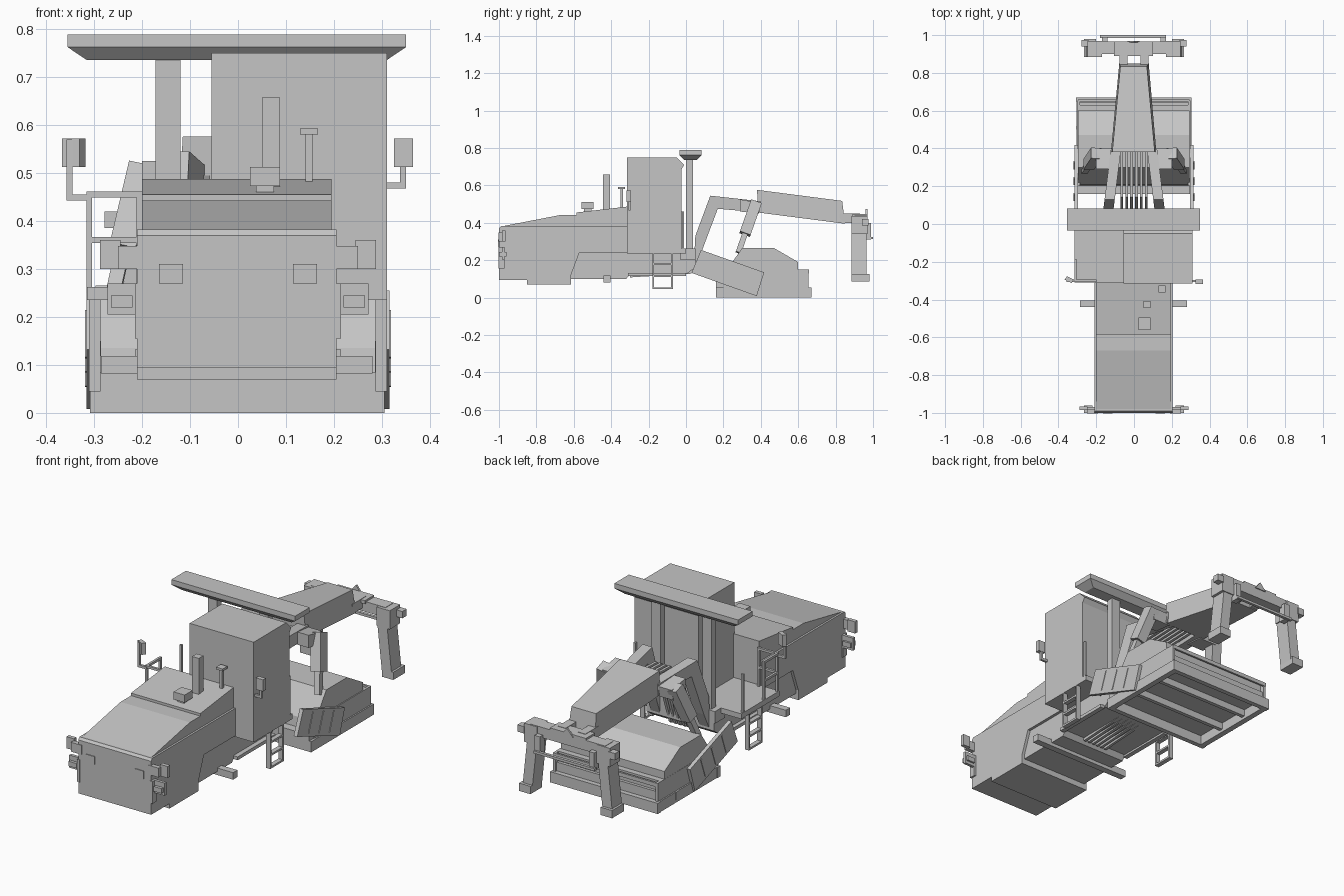
import bpy, bmesh, math
from mathutils import Vector

grey = bpy.data.materials.new("machine_grey")
grey.diffuse_color = (0.56, 0.56, 0.56, 1)


def finish(name, bm):
    bmesh.ops.recalc_face_normals(bm, faces=bm.faces)
    me = bpy.data.meshes.new(name)
    bm.to_mesh(me)
    bm.free()
    me.materials.append(grey)
    ob = bpy.data.objects.new(name, me)
    bpy.context.collection.objects.link(ob)
    return ob


def loft(name, a, b):
    """Solid between two outlines with equal point counts."""
    bm = bmesh.new()
    va = [bm.verts.new(p) for p in a]
    vb = [bm.verts.new(p) for p in b]
    n = len(va)
    bm.faces.new(va)
    bm.faces.new(vb[::-1])
    for i in range(n):
        bm.faces.new((va[i], va[(i + 1) % n], vb[(i + 1) % n], vb[i]))
    return finish(name, bm)


def prism(name, x0, x1, yz):
    return loft(name, [(x0, y, z) for y, z in yz], [(x1, y, z) for y, z in yz])


def box(name, x0, x1, y0, y1, z0, z1):
    return prism(name, x0, x1, [(y0, z0), (y1, z0), (y1, z1), (y0, z1)])


def beam(name, p, q, w, d):
    """Rectangular bar from p to q, w wide in x and d deep."""
    p, q = Vector(p), Vector(q)
    t = (q - p).normalized()
    ref = Vector((1, 0, 0)) if abs(t.x) < 0.9 else Vector((0, 1, 0))
    u = (ref - t * ref.dot(t)).normalized()
    v = t.cross(u)
    ring = [u * sx * w / 2 + v * sy * d / 2 for sx, sy in ((-1, -1), (1, -1), (1, 1), (-1, 1))]
    return loft(name, [p + r for r in ring], [q + r for r in ring])


def pair(name, x0, x1, *r):
    """Box on both sides."""
    box(name + "_right", x0, x1, *r)
    box(name + "_left", -x1, -x0, *r)


# engine body, hood and chassis
prism("engine_body", -0.21, 0.205, [(-1, 0.095), (-0.85, 0.095), (-0.85, 0.07), (-0.615, 0.07),
      (-0.615, 0.12), (-0.57, 0.24), (-0.31, 0.24), (-0.31, 0.382), (-0.99, 0.382), (-1, 0.37)])
prism("hood", -0.2, 0.195, [(-0.99, 0.38), (-0.31, 0.38), (-0.31, 0.487), (-0.585, 0.455),
      (-0.585, 0.442), (-0.67, 0.442)])
prism("chassis", -0.195, 0.19, [(-0.63, 0.1), (-0.32, 0.1), (-0.3, 0.125), (0.0, 0.125),
      (0.05, 0.16), (0.05, 0.245), (-0.63, 0.245)])
box("front_cross_step", -0.285, 0.28, -0.44, -0.405, 0.082, 0.118)
pair("side_rail", 0.19, 0.215, -0.31, 0.0, 0.115, 0.132)

# front lamps and marker plates
pair("headlamp_plate", 0.115, 0.165, -1.004, -0.99, 0.27, 0.31)
for s, side in ((1, "right"), (-1, "left")):
    def sbox(name, a, b, *r):
        box(name + "_" + side, min(a * s, b * s), max(a * s, b * s), *r)
    sbox("upper_bracket", 0.19, 0.25, -1.003, -0.98, 0.30, 0.348)
    sbox("upper_marker", 0.245, 0.288, -0.985, -0.965, 0.30, 0.36)
    sbox("lower_bracket", 0.2, 0.215, -1.003, -0.97, 0.155, 0.27)
    sbox("lower_lamp_plate", 0.2, 0.272, -0.985, -0.97, 0.205, 0.27)
    sbox("lower_lamp", 0.22, 0.265, -1.0, -0.96, 0.22, 0.245)

# exhaust, vent pipe and air intake
box("exhaust", 0.05, 0.088, -0.445, -0.407, 0.45, 0.657)
box("vent_pipe", 0.141, 0.155, -0.35, -0.337, 0.46, 0.58)
box("vent_cap", 0.129, 0.167, -0.363, -0.325, 0.58, 0.592)
box("intake_stem", 0.037, 0.075, -0.545, -0.505, 0.44, 0.475)
box("intake_cap", 0.025, 0.088, -0.56, -0.495, 0.473, 0.512)

# cab and operator platform
prism("cab", -0.055, 0.31, [(-0.315, 0.235), (-0.025, 0.235), (-0.025, 0.685), (-0.01, 0.71),
      (-0.05, 0.75), (-0.315, 0.75)])
box("platform", -0.315, 0.31, -0.31, 0.0, 0.235, 0.262)
box("rear_deck", -0.2, 0.2, -0.03, 0.05, 0.2, 0.262)

# roof canopy with sloping underside and posts
box("roof", -0.355, 0.35, -0.035, 0.083, 0.762, 0.788)
loft("roof_underside", [(-0.355, -0.035, 0.762), (0.35, -0.035, 0.762), (0.35, 0.083, 0.762), (-0.355, 0.083, 0.762)],
     [(-0.315, -0.008, 0.735), (0.31, -0.008, 0.735), (0.31, 0.056, 0.735), (-0.315, 0.056, 0.735)])
pair("roof_post", 0.12, 0.172, 0.0, 0.037, 0.25, 0.74)

# handrails around the open platform
for i, (x, y) in enumerate(((-0.31, -0.3), (-0.205, -0.3), (-0.31, -0.19), (-0.31, -0.02))):
    box(f"rail_post_{i}", x - 0.006, x + 0.006, y - 0.006, y + 0.006, 0.25, 0.46)
for z in (0.36, 0.455):
    box("front_rail", -0.315, -0.2, -0.306, -0.294, z - 0.006, z + 0.006)
    box("side_handrail", -0.316, -0.304, -0.3, -0.19, z - 0.006, z + 0.006)
box("right_grab_post", 0.295, 0.307, -0.022, -0.01, 0.25, 0.46)

# mirrors
box("mirror_arm_right", 0.3, 0.35, -0.308, -0.296, 0.467, 0.48)
box("mirror_pole_right", 0.338, 0.35, -0.308, -0.296, 0.467, 0.57)
box("mirror_right", 0.325, 0.365, -0.318, -0.295, 0.512, 0.572)
box("mirror_arm_left", -0.357, -0.305, -0.308, -0.296, 0.442, 0.455)
box("mirror_pole_left", -0.357, -0.345, -0.308, -0.296, 0.442, 0.57)
loft("mirror_left", [(-0.367, -0.295, z) for z in (0.512, 0.572)] + [(-0.355, -0.277, z) for z in (0.572, 0.512)],
     [(-0.33, -0.312, z) for z in (0.512, 0.572)] + [(-0.318, -0.294, z) for z in (0.572, 0.512)])

# ladders
for y in (-0.18, -0.08):
    pair("ladder_stile", 0.286, 0.31, y, y + 0.01, 0.045, 0.24)
for z in (0.045, 0.11, 0.175):
    pair("ladder_rung", 0.286, 0.31, -0.175, -0.075, z, z + 0.01)

# lifting arms, hydraulic cylinders and side plates
for s, side in ((1, "right"), (-1, "left")):
    lo = [(0.04, 0.15), (0.085, 0.25), (0.17, 0.475), (0.4, 0.455), (0.4, 0.515), (0.13, 0.545), (0.05, 0.33)]
    loft("arm_" + side, [(s * (0.172 - 0.05 * min(y, 0.4) / 0.4), y, z) for y, z in lo],
         [(s * (0.118 - 0.05 * min(y, 0.4) / 0.4), y, z) for y, z in lo])
    prism("cylinder_mount_" + side, s * 0.1, s * 0.2,
          [(0.29, 0.46), (0.39, 0.45), (0.4, 0.505), (0.29, 0.525)])
    top, mid, low = (s * 0.2, 0.375, 0.51), (s * 0.24, 0.315, 0.34), (s * 0.262, 0.28, 0.24)
    beam("cylinder_" + side, top, mid, 0.055, 0.06)
    beam("piston_" + side, mid, low, 0.03, 0.03)
    prism("side_plate_" + side, s * 0.296, s * 0.316,
          [(0.08, 0.255), (0.418, 0.135), (0.378, 0.008), (0.03, 0.132)])
    for k in (0.25, 0.5, 0.75):
        y, z = 0.08 + 0.338 * k, 0.255 - 0.12 * k
        beam("plate_rib_" + side, (s * 0.316, y - 0.004, z - 0.012), (s * 0.316, y - 0.04, z - 0.11), 0.006, 0.008)

# hoses running under the chassis, up the arms and into the boom
path = [(-0.3, 0.115), (0.03, 0.135), (0.15, 0.48), (0.45, 0.49)]
for i in range(6):
    x = -0.065 + 0.026 * i
    for (ya, za), (yb, zb) in zip(path, path[1:]):
        beam(f"hose_{i}", (x, ya, za), (x, yb, zb), 0.014, 0.014)

# tapered rear boom
loft("boom", [(-0.122, 0.385, 0.455), (0.118, 0.385, 0.455), (0.11, 0.38, 0.576), (-0.115, 0.38, 0.576)],
     [(-0.078, 0.85, 0.395), (0.078, 0.85, 0.395), (0.068, 0.835, 0.517), (-0.072, 0.835, 0.517)])
pair("boom_fork", 0.035, 0.078, 0.82, 0.93, 0.4, 0.45)

# rear crossbar with hanging legs
box("rear_crossbar", -0.215, 0.21, 0.9, 0.965, 0.385, 0.438)
box("crossbar_cap", -0.105, 0.1, 0.89, 0.965, 0.43, 0.448)
box("rear_bar", -0.18, 0.17, 0.985, 1.0, 0.312, 0.325)
pair("rear_bar_strut", 0.14, 0.17, 0.95, 0.99, 0.31, 0.4)
loft("rear_beacon", [(-0.035, 0.96, 0.435), (0.03, 0.96, 0.435), (0, 0.96, 0.475)],
     [(-0.035, 0.97, 0.435), (0.03, 0.97, 0.435), (0, 0.97, 0.475)])
pair("leg_shoulder", 0.17, 0.245, 0.885, 0.97, 0.34, 0.436)
pair("crossbar_end", 0.24, 0.278, 0.94, 0.975, 0.385, 0.42)
pair("leg_foot", 0.2, 0.265, 0.885, 0.98, 0.085, 0.125)
for s in (1, -1):
    beam("rear_leg", (s * 0.2, 0.925, 0.37), (s * 0.228, 0.925, 0.11), 0.055, 0.08)

# ground box: closed top, open underside with cross slats
prism("ground_box", -0.297, 0.293, [(0.2, 0.05), (0.645, 0.05), (0.645, 0.1), (0.63, 0.1), (0.63, 0.15),
      (0.6, 0.15), (0.6, 0.19), (0.47, 0.265), (0.3, 0.265), (0.21, 0.135)])
pair("box_end_plate", 0.285, 0.298, 0.2, 0.655, 0.04, 0.15)
for y in (0.62, 0.648):
    box("box_rear_rail", -0.297, 0.293, y, y + 0.01, 0.13, 0.15)
for y0, y1 in ((0.16, 0.185), (0.33, 0.35), (0.5, 0.52), (0.645, 0.67)):
    box("box_cross_slat", -0.308, 0.303, y0, y1, 0.0 if y0 in (0.16, 0.645) else 0.015, 0.055)
pair("box_skid", 0.275, 0.305, 0.16, 0.67, 0.0, 0.055)
box("box_front_lip", -0.297, 0.293, 0.16, 0.21, 0.05, 0.085)
